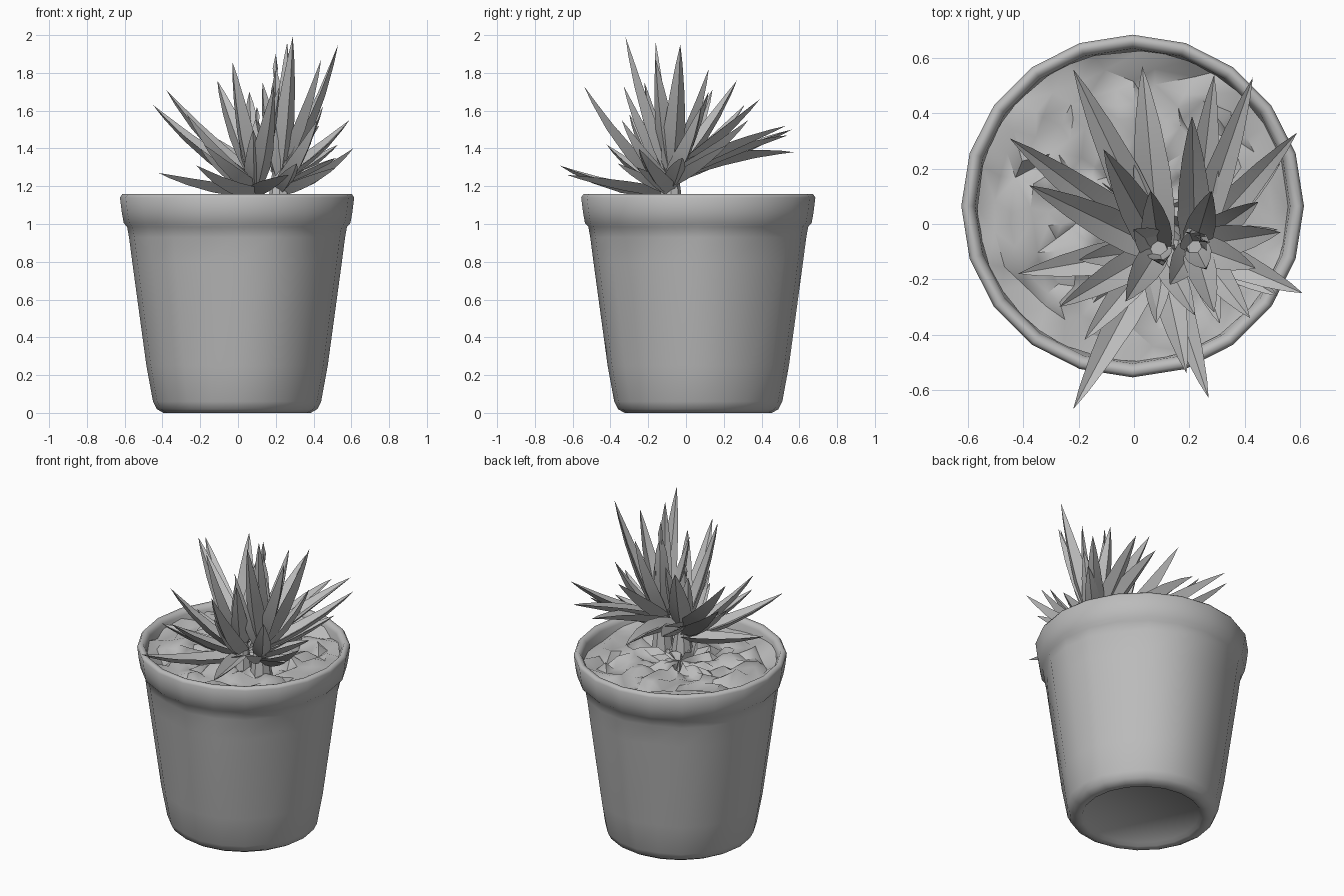
import bpy, bmesh, math, random
from mathutils import Vector

random.seed(4)
cube = bpy.data.objects.get("Cube")
if cube:
    bpy.data.objects.remove(cube, do_unlink=True)

grey = bpy.data.materials.new("plain grey")
grey.use_nodes = True
grey.diffuse_color = (0.5, 0.5, 0.5, 1)
grey.node_tree.nodes["Principled BSDF"].inputs["Base Color"].default_value = (0.5, 0.5, 0.5, 1)

CX, CY = -0.005, 0.065   # pot axis
SIDES = 20


def finish(bm, name, angle):
    bmesh.ops.recalc_face_normals(bm, faces=bm.faces)
    mesh = bpy.data.meshes.new(name)
    bm.to_mesh(mesh)
    bm.free()
    ob = bpy.data.objects.new(name, mesh)
    bpy.context.collection.objects.link(ob)
    mesh.materials.append(grey)
    bpy.ops.object.select_all(action="DESELECT")
    ob.select_set(True)
    bpy.context.view_layer.objects.active = ob
    bpy.ops.object.shade_smooth_by_angle(angle=math.radians(angle))


def bridge(bm, a, b):
    n = len(a)
    for i in range(n):
        bm.faces.new((a[i], a[(i + 1) % n], b[(i + 1) % n], b[i]))


# Pot: turned profile (radius, height, depth of the shallow flutes)
profile = [(0.335, 0.02, 0), (0.35, 0.002, 0), (0.39, 0.0, 0), (0.425, 0.02, 0.01),
           (0.445, 0.06, 0.02), (0.48, 0.25, 0.035), (0.555, 0.8, 0.045), (0.572, 0.93, 0.03),
           (0.582, 0.985, 0), (0.6, 1.005, 0), (0.61, 1.06, 0), (0.62, 1.14, 0),
           (0.608, 1.158, 0), (0.585, 1.155, 0), (0.57, 1.13, 0), (0.555, 1.0, 0)]
bm = bmesh.new()
rings = []
for r, z, flute in profile:
    ring = []
    for i in range(SIDES):
        a = math.tau * i / SIDES
        rad = r * (1 - flute * (i in (2, 6, 14, 18)))
        ring.append(bm.verts.new((CX + rad * math.cos(a), CY + rad * math.sin(a), z)))
    rings.append(ring)
for lower, upper in zip(rings, rings[1:]):
    bridge(bm, lower, upper)
bm.faces.new(rings[0])
finish(bm, "pot", 75)

# Soil: rumpled disc
bm = bmesh.new()
centre = bm.verts.new((CX, CY, 1.1))
previous = None
for k in range(1, 10):
    ring = []
    for i in range(32):
        a = math.tau * (i + random.uniform(-0.35, 0.35)) / 32
        r = 0.0625 * k + (random.uniform(-0.022, 0.022) if k < 9 else 0)
        z = 1.09 + random.uniform(-0.03, 0.035)
        ring.append(bm.verts.new((CX + r * math.cos(a), CY + r * math.sin(a), z)))
    if previous:
        bridge(bm, previous, ring)
    else:
        for i in range(32):
            bm.faces.new((centre, ring[i], ring[(i + 1) % 32]))
    previous = ring
bmesh.ops.triangulate(bm, faces=bm.faces)
finish(bm, "soil", 50)


# Leaf: curved, channelled blade running from a stem to a pointed tip
def leaf(bm, base, tip, width, lift):
    base, tip = Vector(base), Vector(tip)
    flat = Vector((tip.x - base.x, tip.y - base.y, 0)).normalized()
    mid = base.lerp(tip, 0.45) + Vector((0, 0, lift)) + flat * 0.03
    previous = None
    for t, w in ((0, 0.8), (0.2, 1.0), (0.42, 0.95), (0.68, 0.65), (0.88, 0.3)):
        p = base * (1 - t) ** 2 + mid * 2 * t * (1 - t) + tip * t * t
        d = ((mid - base) * (1 - t) + (tip - mid) * t).normalized()
        side = d.cross(Vector((0, 0, 1))).normalized()
        up = side.cross(d)
        h = width * w / 2
        offsets = (side * h + up * h * 0.4, up * -h * 0.05, side * -h + up * h * 0.4, up * -h * 0.55)
        ring = [bm.verts.new(p + o) for o in offsets]
        if previous:
            bridge(bm, previous, ring)
        else:
            bm.faces.new(ring)
        previous = ring
    point = bm.verts.new(tip)
    for i in range(4):
        bm.faces.new((previous[i], previous[(i + 1) % 4], point))


def rosette(name, x, y, leaves):
    bm = bmesh.new()
    for tx, ty, tz, bz, width, lift in leaves:
        out = Vector((tx - x, ty - y, 0)).normalized() * 0.015
        leaf(bm, (x + out.x, y + out.y, bz), (tx, ty, tz), width, lift)
    finish(bm, name, 45)


# Leaves as tip x, y, z, base height, width, arch
rosette("left_rosette", 0.09, -0.09, [
    (-0.22, 0.56, 1.50, 1.24, 0.13, 0.02), (0.03, 0.57, 1.38, 1.26, 0.14, 0.08),
    (-0.45, 0.31, 1.63, 1.22, 0.13, -0.06), (-0.38, 0.14, 1.71, 1.25, 0.13, -0.06),
    (-0.42, -0.18, 1.27, 1.17, 0.12, -0.02), (-0.22, -0.67, 1.31, 1.17, 0.12, -0.06),
    (-0.18, -0.42, 1.42, 1.19, 0.11, -0.03), (-0.27, -0.30, 1.58, 1.20, 0.11, -0.05),
    (-0.03, -0.28, 1.86, 1.25, 0.11, -0.03), (-0.11, 0.27, 1.76, 1.25, 0.13, -0.02),
    (0.06, 0.12, 1.70, 1.26, 0.11, 0.0), (0.0, -0.02, 1.60, 1.24, 0.11, -0.02),
    (0.27, -0.63, 1.26, 1.17, 0.11, 0.0), (0.19, -0.54, 1.73, 1.20, 0.12, -0.08),
    (0.08, -0.36, 1.50, 1.20, 0.11, -0.04), (-0.2, -0.13, 1.40, 1.19, 0.11, -0.02),
    (0.22, -0.33, 1.73, 1.25, 0.10, -0.03), (0.1, -0.13, 1.62, 1.25, 0.09, 0.0)])
rosette("right_rosette", 0.22, -0.08, [
    (0.29, -0.32, 1.99, 1.28, 0.11, -0.03), (0.53, -0.03, 1.95, 1.28, 0.12, -0.08),
    (0.44, -0.16, 1.87, 1.30, 0.11, -0.04), (0.26, -0.16, 1.96, 1.30, 0.10, 0.0),
    (0.20, -0.03, 1.90, 1.32, 0.10, 0.0), (0.28, 0.12, 1.82, 1.30, 0.11, -0.02),
    (0.43, 0.53, 1.52, 1.28, 0.11, 0.03), (0.29, 0.54, 1.47, 1.26, 0.12, 0.05),
    (0.21, 0.39, 1.66, 1.28, 0.12, 0.0), (0.59, 0.33, 1.55, 1.25, 0.11, -0.04),
    (0.53, 0.22, 1.42, 1.22, 0.10, 0.0), (0.52, -0.02, 1.35, 1.20, 0.10, 0.02),
    (0.61, -0.25, 1.40, 1.18, 0.11, -0.05), (0.52, -0.26, 1.30, 1.17, 0.10, 0.0),
    (0.42, -0.34, 1.55, 1.20, 0.11, -0.04), (0.31, -0.36, 1.32, 1.18, 0.10, 0.0),
    (0.13, -0.22, 1.75, 1.26, 0.11, -0.03), (0.45, 0.08, 1.62, 1.25, 0.11, -0.04),
    (0.24, -0.06, 1.7, 1.3, 0.09, 0.0)])

# Stems
for name, x, y, top in (("left_stem", 0.09, -0.09, 1.28), ("right_stem", 0.22, -0.08, 1.34)):
    bm = bmesh.new()
    bmesh.ops.create_cone(bm, cap_ends=True, segments=8, radius1=0.07, radius2=0.03, depth=top - 1.05)
    bmesh.ops.translate(bm, verts=bm.verts, vec=(x, y, (top + 1.05) / 2))
    finish(bm, name, 40)
